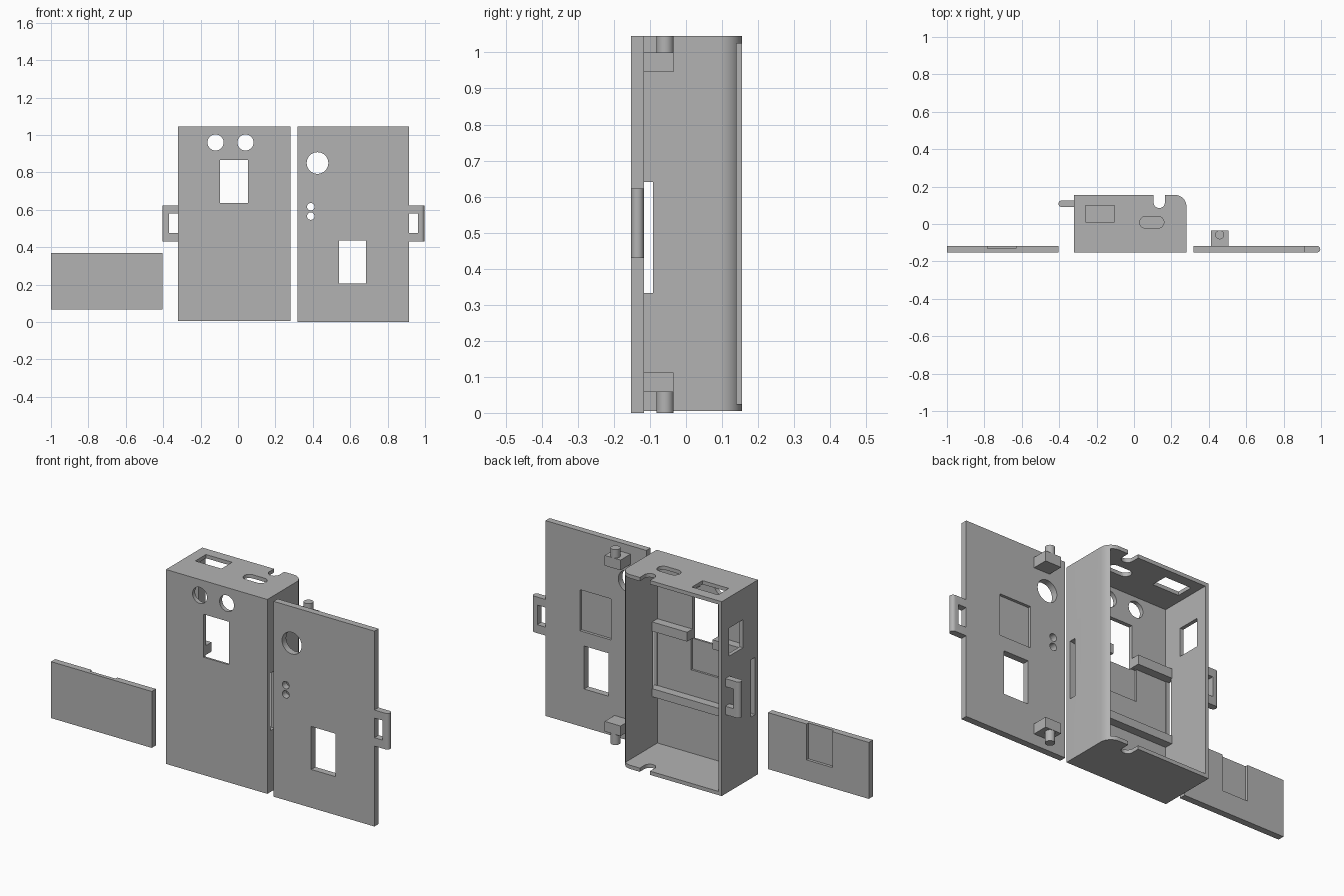
import bpy, bmesh, math

if "Cube" in bpy.data.objects:
    bpy.data.objects.remove(bpy.data.objects["Cube"])

gray = bpy.data.materials.new("plain gray")
gray.diffuse_color = (0.45, 0.45, 0.45, 1)
gray.use_nodes = True
gray.node_tree.nodes["Principled BSDF"].inputs["Base Color"].default_value = gray.diffuse_color


def finish(name, bm):
    bmesh.ops.recalc_face_normals(bm, faces=bm.faces)
    me = bpy.data.meshes.new(name)
    bm.to_mesh(me)
    bm.free()
    me.materials.append(gray)
    ob = bpy.data.objects.new(name, me)
    bpy.context.collection.objects.link(ob)
    return ob


def prism(name, pts, lo, hi, axis="z"):
    """Extrude an outline: (x, y) along z, or (x, z) along y."""
    bm = bmesh.new()
    vs = [bm.verts.new((a, b, lo) if axis == "z" else (a, lo, b)) for a, b in pts]
    face = bm.faces.new(vs)
    ext = bmesh.ops.extrude_face_region(bm, geom=[face])["geom"]
    move = (0, 0, hi - lo) if axis == "z" else (0, hi - lo, 0)
    bmesh.ops.translate(bm, vec=move, verts=[v for v in ext if isinstance(v, bmesh.types.BMVert)])
    return finish(name, bm)


def box(name, x0, x1, y0, y1, z0, z1):
    return prism(name, [(x0, y0), (x1, y0), (x1, y1), (x0, y1)], z0, z1)


def arc(cx, cy, r, a0, a1, n=12):
    return [(cx + r * math.cos(math.radians(a0 + (a1 - a0) * i / n)),
             cy + r * math.sin(math.radians(a0 + (a1 - a0) * i / n))) for i in range(n + 1)]


def disc(name, cx, cy, r, lo, hi, axis="z"):
    return prism(name, arc(cx, cy, r, 0, 360, 32)[:-1], lo, hi, axis)


def combine(ob, others, op):
    """Apply a boolean with each helper, then remove the helper."""
    bpy.context.view_layer.objects.active = ob
    for other in others:
        mod = ob.modifiers.new("bool", "BOOLEAN")
        mod.operation, mod.object, mod.solver = op, other, "EXACT"
        bpy.ops.object.modifier_apply(modifier=mod.name)
        bpy.data.objects.remove(other)


def smooth(ob):
    bpy.ops.object.select_all(action="DESELECT")
    ob.select_set(True)
    bpy.context.view_layer.objects.active = ob
    bpy.ops.object.shade_smooth_by_angle(angle=math.radians(30))


def clip(name, x, side, y0, y1):
    """Loop tab with a rounded outer end, side = -1 or 1."""
    r = (y1 - y0) / 2
    end, ym = x + side * (0.083 - r), (y0 + y1) / 2
    tip = arc(end, ym, r, -90, 90) if side > 0 else arc(end, ym, r, 270, 90)
    tab = prism(name, [(x, y0)] + tip + [(x, y1)], 0.43, 0.623)
    xs = sorted((x - side * 0.01, x + side * 0.049))
    combine(tab, [box("cut", *xs, y0 - 0.1, y1 + 0.1, 0.475, 0.58)], "DIFFERENCE")
    smooth(tab)
    return tab


# Open-backed case with one rounded vertical edge
F, B = -0.152, 0.155
case = prism("case", [(-0.32, F), (0.28, F)] + arc(0.22, B - 0.06, 0.06, 0, 90) + [(-0.32, B)], 0.005, 1.045)
combine(case, [box("cavity", -0.30, 0.26, -0.13, 0.3, 0.025, 1.025)], "DIFFERENCE")

# Guide ribs on the inside of the front wall
combine(case, [box("lower_rib", -0.31, 0.27, -0.14, -0.085, 0.29, 0.333),
               box("upper_rib", -0.31, 0.27, -0.14, -0.085, 0.64, 0.69)], "UNION")

# Case openings
pill = arc(0.129, 0.009, 0.031, -90, 90) + arc(0.061, 0.009, 0.031, 90, 270)
notch = [(0.105, 0.3)] + arc(0.135, 0.115, 0.03, 180, 360) + [(0.165, 0.3)]
combine(case, [
    box("window", -0.097, 0.053, -0.3, -0.05, 0.635, 0.865),
    disc("eye_hole_left", -0.12, 0.96, 0.043, -0.3, -0.1, "y"),
    disc("eye_hole_right", 0.04, 0.96, 0.043, -0.3, -0.1, "y"),
    box("inner_recess", -0.125, 0.06, -0.141, -0.12, 0.47, 0.6395),
    box("top_port", -0.26, -0.105, 0.01, 0.1, 0.95, 1.2),
    prism("top_slot", pill, 0.95, 1.2),
    prism("notch", notch, -0.2, 1.2),
    box("side_slot", -0.5, 0.5, -0.127, -0.091, 0.333, 0.64),
    box("side_port", -0.5, -0.28, -0.025, 0.095, 0.73, 0.88),
], "DIFFERENCE")
smooth(case)
clip("case_clip", -0.321, -1, 0.091, 0.126)

# Door panel with its holes
D = -0.117
door = box("door", 0.317, 0.914, F, D, 0, 1.045)
combine(door, [
    disc("big_hole", 0.425, 0.85, 0.058, -0.3, 0, "y"),
    disc("small_hole_top", 0.389, 0.616, 0.02, -0.3, 0, "y"),
    disc("small_hole_bottom", 0.389, 0.566, 0.02, -0.3, 0, "y"),
    box("door_window", 0.54, 0.685, -0.3, 0, 0.205, 0.435),
    box("door_recess", 0.525, 0.71, D - 0.015, 0, 0.51, 0.73),
], "DIFFERENCE")
smooth(door)
clip("door_clip", 0.913, 1, F, D)

# Hinge blocks and pegs
for label, b0, b1, p0, p1 in (("top", 0.945, 1.0, 1.0, 1.045), ("bottom", 0.058, 0.112, 0, 0.058)):
    box(label + "_hinge_block", 0.411, 0.505, D, -0.034, b0, b1)
    smooth(disc(label + "_hinge_peg", 0.458, -0.058, 0.024, p0, p1))

# Sliding cover with finger recess
cover = box("sliding_cover", -1.0, -0.404, F, D, 0.068, 0.37)
combine(cover, [box("finger_recess", -0.784, -0.632, D - 0.015, 0, 0.178, 0.5)], "DIFFERENCE")
